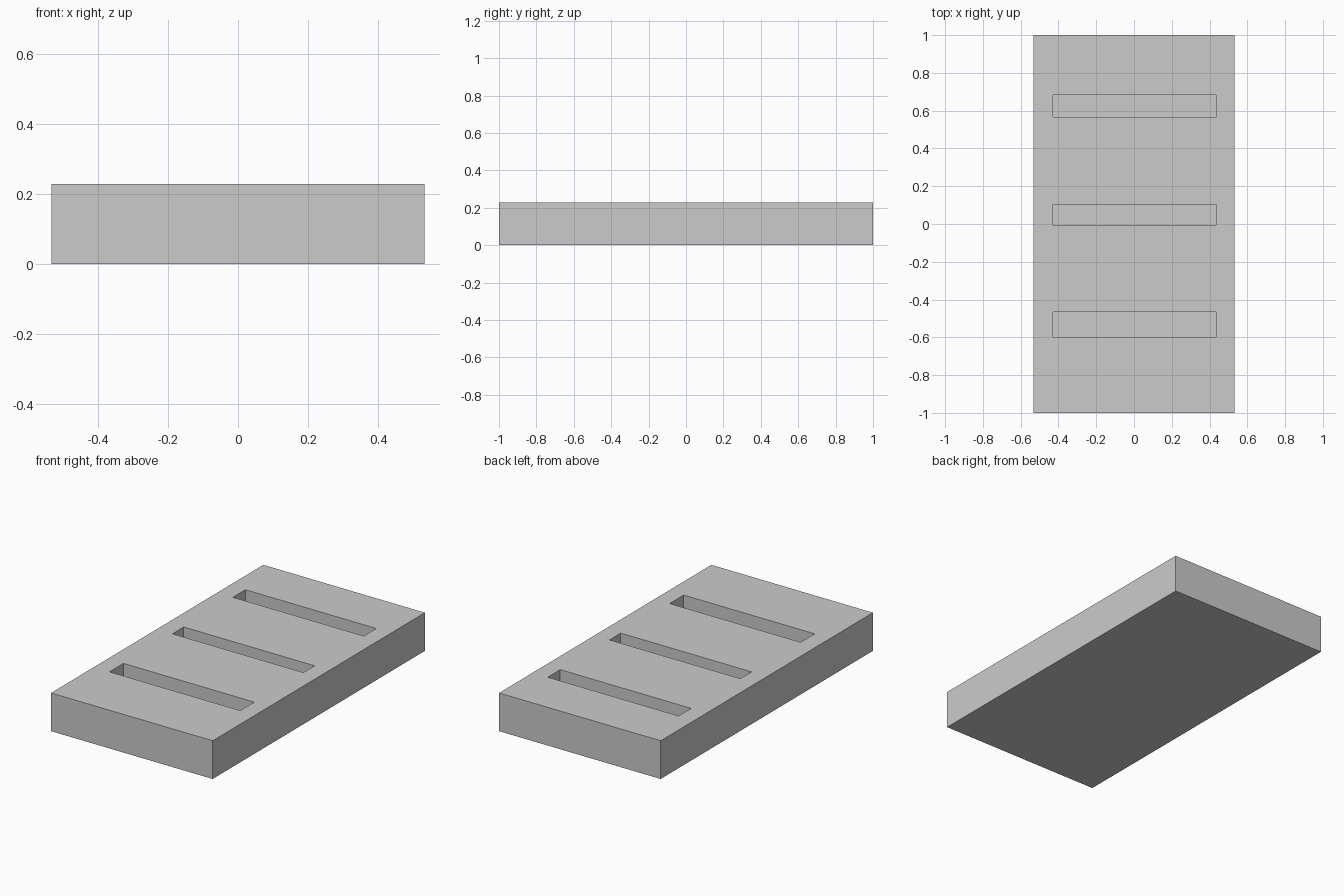
import bpy

if "Cube" in bpy.data.objects:
    bpy.data.objects.remove(bpy.data.objects["Cube"])


def box(name, x0, x1, y0, y1, z0, z1):
    """Axis-aligned box given by its limits."""
    bpy.ops.mesh.primitive_cube_add(
        size=1, location=((x0 + x1) / 2, (y0 + y1) / 2, (z0 + z1) / 2))
    ob = bpy.context.object
    ob.name = name
    ob.scale = (x1 - x0, y1 - y0, z1 - z0)
    bpy.ops.object.transform_apply(location=False, rotation=False, scale=True)
    return ob


HEIGHT = 0.228
SLOT_DEPTH = 0.12

# Slab body
slab = box("slotted_slab", -0.533, 0.533, -1, 1, 0, HEIGHT)

# Three blind slots across the top, slightly different widths
slots = [(-0.598, -0.466), (-0.004, 0.102), (0.566, 0.684)]
for i, (y0, y1) in enumerate(slots):
    cutter = box(f"slot_cutter_{i + 1}", -0.43, 0.434, y0, y1,
                 HEIGHT - SLOT_DEPTH, HEIGHT + 0.1)
    cutter.hide_render = True
    cutter.display_type = 'WIRE'
    mod = slab.modifiers.new(f"slot_{i + 1}", 'BOOLEAN')
    mod.operation = 'DIFFERENCE'
    mod.solver = 'EXACT'
    mod.object = cutter
